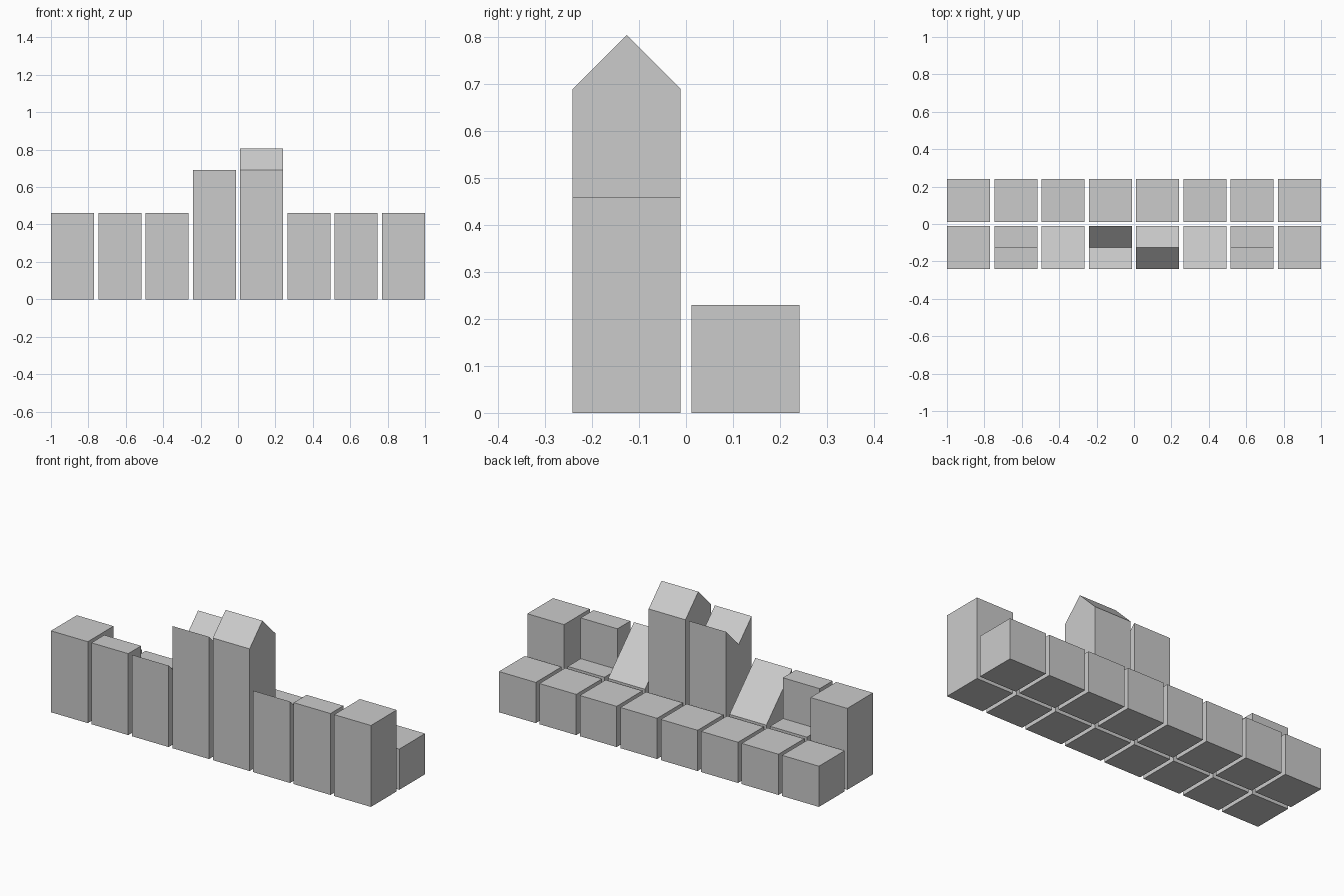
import bpy
import bmesh

cube = bpy.data.objects.get("Cube")
if cube:
    bpy.data.objects.remove(cube)

W = 0.23                  # block width, the unit of every height
PITCH = (2 - W) / 7       # spacing of the columns and rows

grey = bpy.data.materials.new("light grey")
grey.use_nodes = True
colour = (0.6, 0.6, 0.6, 1)
grey.diffuse_color = colour
grey.node_tree.nodes["Principled BSDF"].inputs["Base Color"].default_value = colour


def block(name, column, row, profile):
    """Extrude a side profile (depth, height in block widths) across one column."""
    x0 = (column - 3.5) * PITCH - W / 2
    y0 = (row - 0.5) * PITCH - W / 2
    bm = bmesh.new()
    side = bm.faces.new([bm.verts.new((x0, y0 + d * W, h * W)) for d, h in profile])
    ext = bmesh.ops.extrude_face_region(bm, geom=[side])
    moved = [v for v in ext["geom"] if isinstance(v, bmesh.types.BMVert)]
    bmesh.ops.translate(bm, verts=moved, vec=(W, 0, 0))
    bmesh.ops.recalc_face_normals(bm, faces=bm.faces)
    mesh = bpy.data.meshes.new(name)
    bm.to_mesh(mesh)
    bm.free()
    mesh.materials.append(grey)
    obj = bpy.data.objects.new(name, mesh)
    bpy.context.collection.objects.link(obj)


def profile(*top):
    """Close a top outline, given front to back, down to the ground."""
    return [(0, 0), *top, (1, 0)]


cube_top = profile((0, 1), (1, 1))
tall_top = profile((0, 2), (1, 2))
step_top = profile((0, 2), (0.5, 2), (0.5, 1), (1, 1))
slope_top = profile((0, 2), (1, 1))
valley_top = profile((0, 3), (0.5, 2.5), (1, 3))
gable_top = profile((0, 3), (0.5, 3.5), (1, 3))

# Front row: mirrored outer blocks around two tall middle blocks
for i, (kind, top) in enumerate([("tall_block", tall_top),
                                 ("stepped_block", step_top),
                                 ("sloped_block", slope_top)]):
    block("right_" + kind, i, 0, top)
    block("left_" + kind, 7 - i, 0, top)
block("notched_tower", 3, 0, valley_top)
block("gabled_tower", 4, 0, gable_top)

# Back row: eight equal cubes
for i in range(8):
    block(f"back_cube_{i + 1}", i, 1, cube_top)
